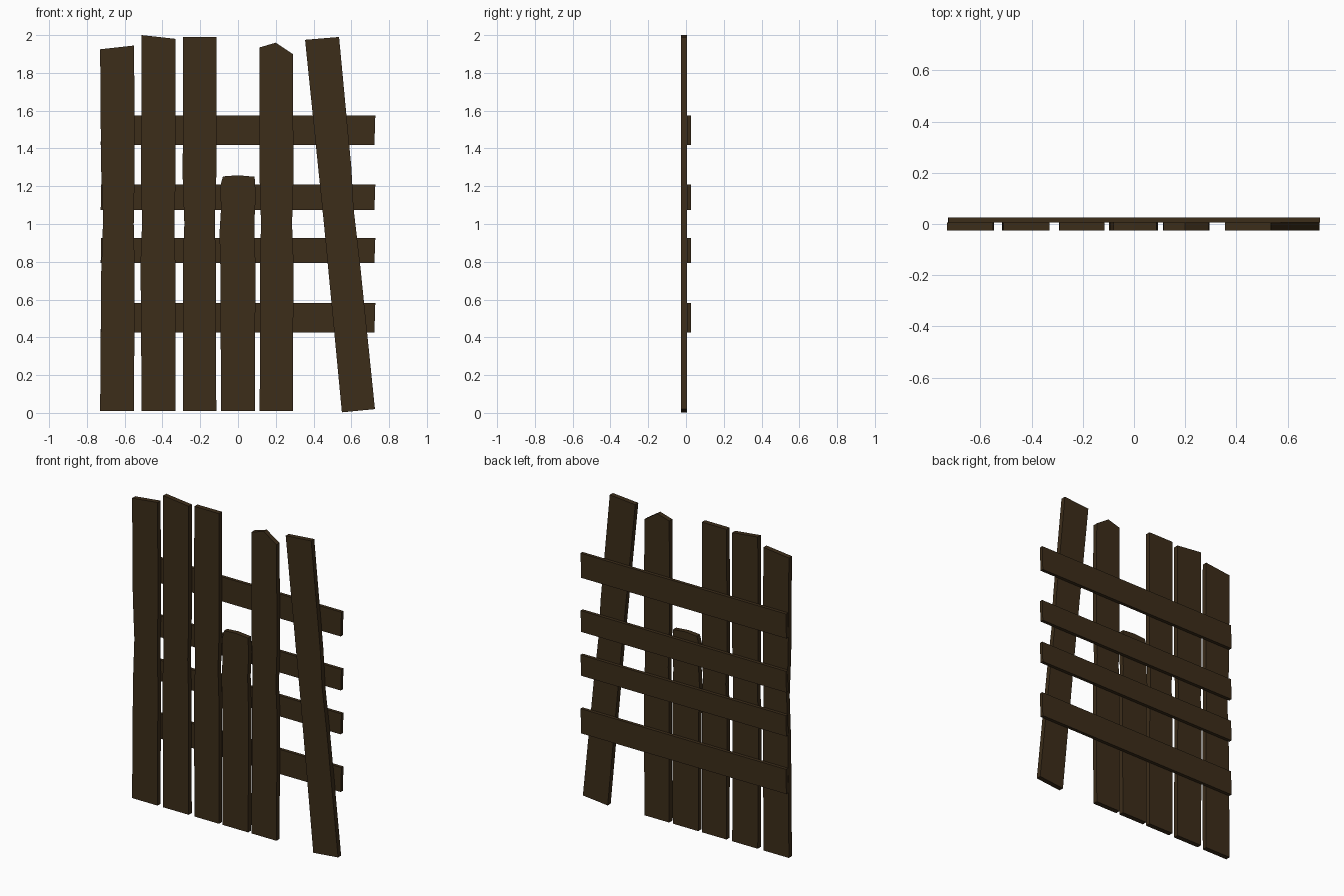
import bpy, bmesh

wood = bpy.data.materials.new("dark_wood")
wood.diffuse_color = (0.045, 0.026, 0.010, 1)


def board(name, outline, y0, y1):
    """Extrude an (x, z) outline from y0 back to y1."""
    bm = bmesh.new()
    face = bm.faces.new([bm.verts.new((x, y0, z)) for x, z in outline])
    ext = bmesh.ops.extrude_face_region(bm, geom=[face])
    for v in ext["geom"]:
        if isinstance(v, bmesh.types.BMVert):
            v.co.y = y1
    bmesh.ops.recalc_face_normals(bm, faces=bm.faces)
    mesh = bpy.data.meshes.new(name)
    bm.to_mesh(mesh)
    bm.free()
    mesh.materials.append(wood)
    ob = bpy.data.objects.new(name, mesh)
    bpy.context.collection.objects.link(ob)
    return ob


FRONT, JOIN, BACK = -0.026, 0.005, 0.026

# Upright pickets: outlines run bottom left, bottom right, up the right edge,
# across the cut top, then down the slightly worn left edge
pickets = [
    [(-.73, .01), (-.55, .01), (-.548, .8), (-.552, 1.0), (-.547, 1.3),
     (-.55, 1.945), (-.73, 1.925), (-.725, 1.3), (-.714, 1.03), (-.724, .75)],
    [(-.51, .01), (-.33, .01), (-.332, .8), (-.337, 1.0), (-.33, 1.25),
     (-.33, 1.98), (-.51, 2.0), (-.513, 1.25), (-.508, 1.0), (-.516, .8)],
    [(-.29, .01), (-.115, .01), (-.117, .8), (-.123, 1.0), (-.115, 1.25),
     (-.115, 1.99), (-.29, 1.99), (-.293, 1.25), (-.284, 1.0), (-.292, .8)],
    [(-.09, .01), (.09, .01), (.092, .8), (.086, 1.0), (.094, 1.15),
     (.088, 1.25), (0, 1.258), (-.08, 1.252), (-.094, 1.2), (-.09, 1.08),
     (-.098, .95), (-.093, .75)],
    [(.115, .01), (.29, .01), (.294, .8), (.286, 1.0), (.294, 1.25),
     (.29, 1.90), (.2, 1.96), (.115, 1.935), (.114, 1.25), (.122, 1.0),
     (.116, .8)],
    # loose picket leaning over
    [(.55, .003), (.725, .02), (.645, .8), (.612, 1.08), (.60, 1.3),
     (.535, 1.99), (.355, 1.975), (.455, 1.0)],
]
for i, outline in enumerate(pickets):
    board(f"picket_{i + 1}", outline, FRONT, JOIN)

# Horizontal rails across the back
for i, (z0, z1) in enumerate([(.425, .582), (.793, .925), (1.073, 1.208), (1.418, 1.574)]):
    board(f"rail_{i + 1}", [(-.727, z0), (.722, z0), (.727, z1), (-.724, z1)], JOIN, BACK)
